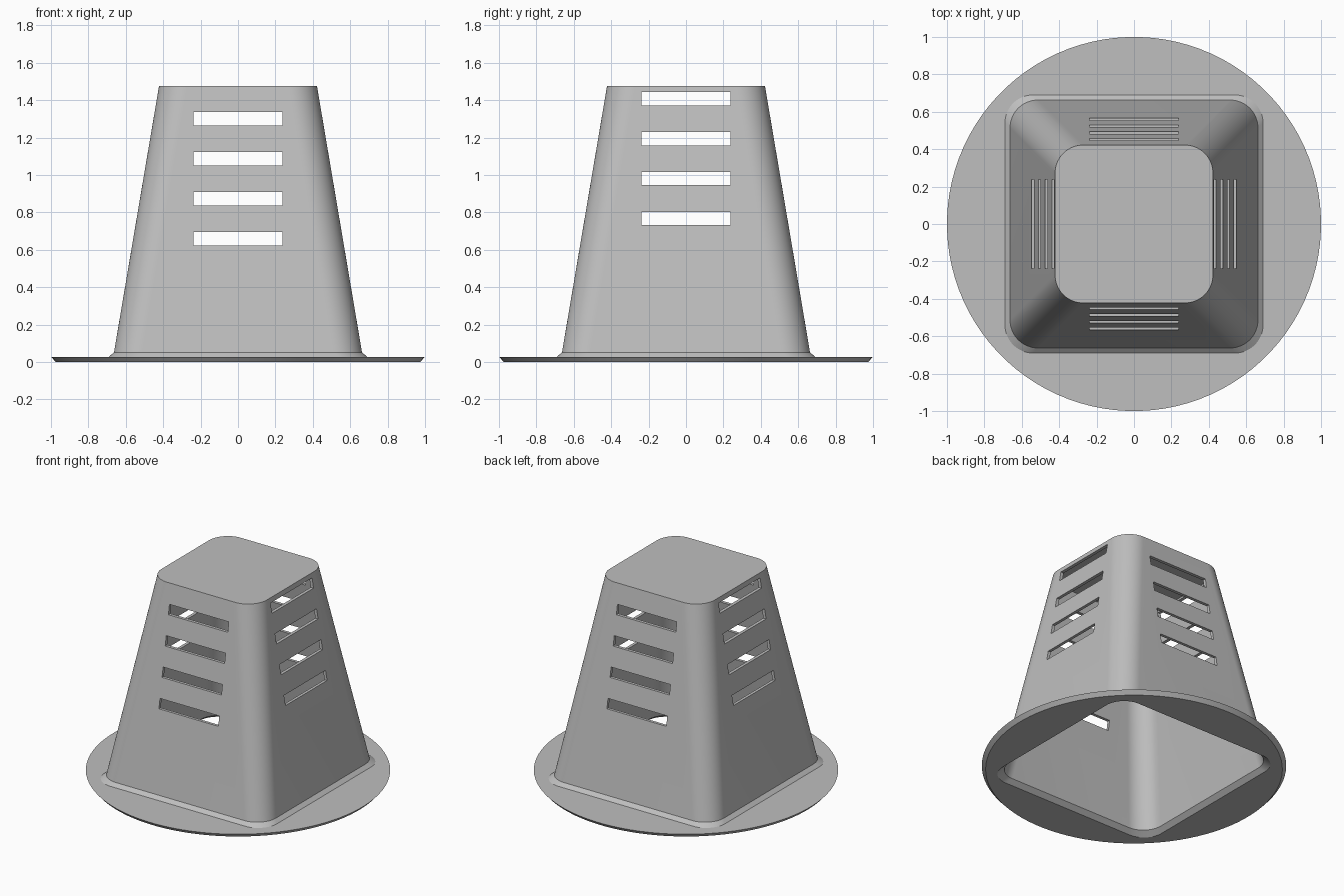
import bpy, bmesh, math
from mathutils import Matrix

cube = bpy.data.objects.get("Cube")
if cube:
    bpy.data.objects.remove(cube, do_unlink=True)

CORNER_STEPS = 24
CORNER_RADIUS = 0.15

grey = bpy.data.materials.new("plain_grey")
grey.use_nodes = True
colour = (0.52, 0.52, 0.52, 1)
grey.diffuse_color = colour
grey.node_tree.nodes["Principled BSDF"].inputs["Base Color"].default_value = colour


def rounded_square(half, z, r=CORNER_RADIUS):
    pts = []
    for corner in range(4):
        mid = math.pi / 4 + corner * math.pi / 2
        cx = math.copysign(half - r, math.cos(mid))
        cy = math.copysign(half - r, math.sin(mid))
        for i in range(CORNER_STEPS):
            a = (corner + i / (CORNER_STEPS - 1)) * math.pi / 2
            pts.append((cx + r * math.cos(a), cy + r * math.sin(a), z))
    return pts


def circle(radius, z):
    n = 4 * CORNER_STEPS
    return [(radius * math.cos((i + 0.5) * math.tau / n),
             radius * math.sin((i + 0.5) * math.tau / n), z) for i in range(n)]


def add_object(name, bm):
    bmesh.ops.recalc_face_normals(bm, faces=bm.faces)
    mesh = bpy.data.meshes.new(name)
    bm.to_mesh(mesh)
    bm.free()
    mesh.materials.append(grey)
    obj = bpy.data.objects.new(name, mesh)
    bpy.context.collection.objects.link(obj)
    return obj


# Hollow tapered body with its round flange, lofted from the outer top
# down, around the flange and back up the inside
rings = [
    rounded_square(0.422, 1.477),
    rounded_square(0.663, 0.052),
    rounded_square(0.69, 0.028),
    circle(1.0, 0.028),
    circle(0.975, 0.0),
    rounded_square(0.68, 0.0),
    rounded_square(0.648, 0.03),
    rounded_square(0.402, 1.455, 0.13),
]
bm = bmesh.new()
loops = [[bm.verts.new(p) for p in ring] for ring in rings]
for a, b in zip(loops, loops[1:]):
    for i in range(len(a)):
        j = (i + 1) % len(a)
        bm.faces.new((a[i], a[j], b[j], b[i]))
bm.faces.new(loops[0])
bm.faces.new(loops[-1])
body = add_object("vented_body", bm)

# Vent slots: four through the front and back, four higher ones side to side
bm = bmesh.new()
for top_slot, size_x, size_y in ((1.30, 0.476, 2.0), (1.408, 2.0, 0.476)):
    for i in range(4):
        place = Matrix.Translation((0, 0, top_slot - i * 0.2135))
        bmesh.ops.create_cube(bm, size=1, matrix=place @ Matrix.Diagonal((size_x, size_y, 0.071, 1)))
cutter = add_object("slot_cutter", bm)
cutter.hide_render = True

cut = body.modifiers.new("slots", 'BOOLEAN')
cut.operation = 'DIFFERENCE'
cut.solver = 'EXACT'
cut.use_self = True
cut.object = cutter

# Bake the cut and drop the helper
bpy.context.view_layer.update()
baked = bpy.data.meshes.new_from_object(body.evaluated_get(bpy.context.evaluated_depsgraph_get()))
body.modifiers.clear()
body.data = baked
bpy.data.objects.remove(cutter, do_unlink=True)

# Smooth rounded corners, keep the edges crisp
for obj in bpy.context.selected_objects:
    obj.select_set(False)
body.select_set(True)
bpy.context.view_layer.objects.active = body
bpy.ops.object.shade_smooth_by_angle(angle=math.radians(25))
